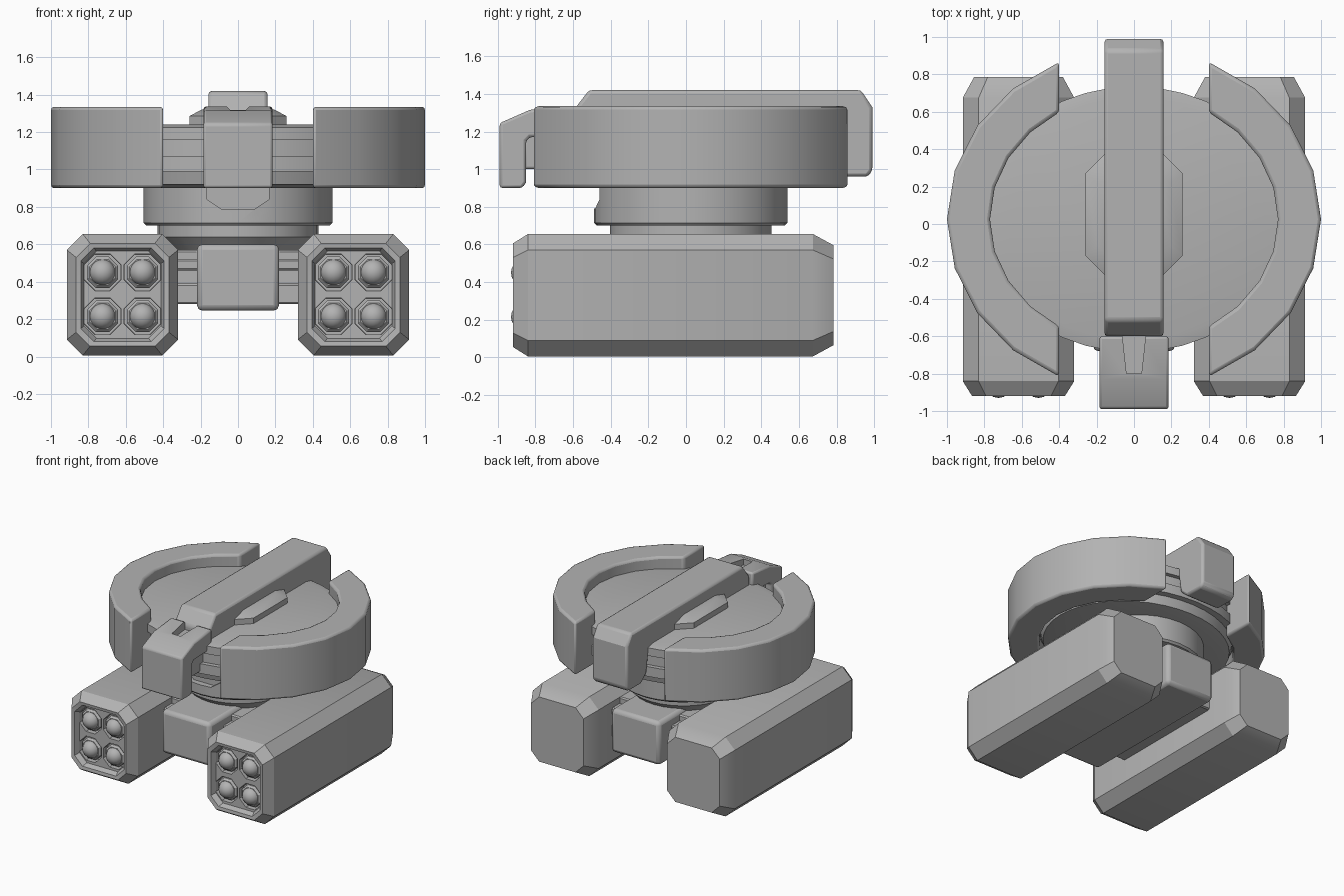
import bpy, bmesh, math

if "Cube" in bpy.data.objects:
    bpy.data.objects.remove(bpy.data.objects["Cube"])

grey = bpy.data.materials.new("plain_grey")
grey.diffuse_color = (0.45, 0.45, 0.45, 1)
grey.use_nodes = True
grey.node_tree.nodes["Principled BSDF"].inputs["Base Color"].default_value = grey.diffuse_color


def finish(bm, name, bevel=0, seg=2, hidden=False):
    bmesh.ops.recalc_face_normals(bm, faces=bm.faces)
    me = bpy.data.meshes.new(name)
    bm.to_mesh(me)
    bm.free()
    ob = bpy.data.objects.new(name, me)
    bpy.context.collection.objects.link(ob)
    me.materials.append(grey)
    if bevel:
        m = ob.modifiers.new("bevel", 'BEVEL')
        m.width, m.segments, m.limit_method = bevel, seg, 'ANGLE'
        m.angle_limit = math.radians(35)
    if hidden:
        ob.hide_render = True
        ob.hide_set(True)
    else:
        bpy.ops.object.select_all(action='DESELECT')
        ob.select_set(True)
        bpy.context.view_layer.objects.active = ob
        bpy.ops.object.shade_smooth_by_angle(angle=math.radians(30))
    return ob


def loft(name, rings, closed=False, **kw):
    """Skin a list of equal-length rings; cap the ends unless closed."""
    bm = bmesh.new()
    vs = [[bm.verts.new(p) for p in r] for r in rings]
    n = len(vs[0])
    for a, b in zip(vs, vs[1:] + vs[:1] if closed else vs[1:]):
        for i in range(n):
            j = (i + 1) % n
            bm.faces.new((a[i], a[j], b[j], b[i]))
    if not closed:
        bm.faces.new(vs[0])
        bm.faces.new(vs[-1])
    return finish(bm, name, **kw)


def box(name, x0, x1, y0, y1, z0, z1, **kw):
    return loft(name, [[(x0, y0, z), (x1, y0, z), (x1, y1, z), (x0, y1, z)]
                       for z in (z0, z1)], **kw)


def side_profile(name, pts, w, **kw):
    return loft(name, [[(x, y, z) for y, z in pts] for x in (-w, w)], **kw)


def turned(name, prof, n=32, cy=0.025, **kw):
    """Stack of ellipses: (x radius, y radius, z)."""
    return loft(name, [[(rx * math.cos(t), cy + ry * math.sin(t), z)
                        for t in (2 * math.pi * i / n for i in range(n))]
                       for rx, ry, z in prof], **kw)


def octagon(cx, cz, hw, hh, c, y):
    return [(cx + x, y, cz + z) for x, z in (
        (-hw + c, -hh), (hw - c, -hh), (hw, -hh + c), (hw, hh - c),
        (hw - c, hh), (-hw + c, hh), (-hw, hh - c), (-hw, -hh + c))]


def cut(ob, cutter):
    m = ob.modifiers.new("cut", 'BOOLEAN')
    m.object, m.operation, m.solver = cutter, 'DIFFERENCE', 'EXACT'


# Launcher pods with recessed front, sockets and rounded warheads
for side, s in (("left", -1), ("right", 1)):
    cx = s * 0.6175
    pod = loft(side + "_pod", [
        octagon(cx, 0.33, 0.298 - d, 0.325 - d, 0.085 - 0.2 * d, y)
        for y, d in ((-0.875, 0.092), (-0.915, 0.075), (-0.92, 0.05),
                     (-0.84, 0.0), (0.675, 0.0), (0.785, 0.06))])
    for dx in (-0.107, 0.107):
        for z in (0.215, 0.45):
            x = cx + dx
            cutter = loft("socket_cutter", [octagon(x, z, r, r, r * 0.586, y)
                          for r, y in ((0.102, -0.95), (0.096, -0.82))], hidden=True)
            cut(pod, cutter)
            loft(side + "_warhead_collar", [octagon(x, z, r, r, r * 0.586, y)
                 for r, y in ((0.07, -0.875), (0.084, -0.86), (0.084, -0.81))])
            bm = bmesh.new()
            bmesh.ops.create_uvsphere(bm, u_segments=16, v_segments=10, radius=0.07)
            bmesh.ops.translate(bm, verts=bm.verts, vec=(x, -0.86, z))
            finish(bm, side + "_warhead")

# Central body and the cross bars carrying the pods
box("central_body", -0.22, 0.22, -0.68, 0.66, 0.245, 0.6, bevel=0.03)
for z0, z1, y in ((0.28, 0.39, 0.5), (0.38, 0.47, 0.44), (0.46, 0.52, 0.5), (0.5, 0.57, 0.4)):
    box("cross_bar", -0.42, 0.42, -y, y, z0, z1, bevel=0.01, seg=1)

# Turntable neck and ring with a front notch
turned("neck", [(0.3, 0.3, 0.5), (0.36, 0.36, 0.57), (0.43, 0.43, 0.64), (0.43, 0.43, 0.72)])
ring = turned("turntable_ring", [(0.49, 0.5, 0.7), (0.505, 0.515, 0.715),
                                 (0.505, 0.515, 0.905)])
notch = loft("notch_cutter", [[(x, y, z) for x, z in (
    (-0.165, 0.95), (-0.165, 0.84), (-0.09, 0.79), (0.09, 0.79), (0.165, 0.84),
    (0.165, 0.95))] for y in (-0.6, -0.44)], hidden=True)
cut(ring, notch)

# Stepped main disc
turned("main_disc", [(0.6, 0.54, 0.9), (0.74, 0.64, 0.92), (0.76, 0.66, 0.99),
                     (0.84, 0.71, 0.99), (0.84, 0.71, 1.07), (0.8, 0.675, 1.07),
                     (0.8, 0.675, 1.16), (0.84, 0.71, 1.16), (0.84, 0.71, 1.225),
                     (0.78, 0.645, 1.24)], n=40)
loft("raised_octagon_plate", [[(x * k, 0.05 + y * k, z) for x, y in (
    (-0.26, -0.22), (-0.155, -0.325), (0.155, -0.325), (0.26, -0.22),
    (0.26, 0.22), (0.155, 0.325), (-0.155, 0.325), (-0.26, 0.22))]
    for k, z in ((1, 1.2), (1, 1.285), (0.75, 1.32))])

# Curved side armour
for side, s in (("left", -1), ("right", 1)):
    rings = []
    for i in range(9):
        t = math.radians(-66.4 + 16.6 * i)
        c, d = math.cos(t), math.sin(t)
        # inner wall ends on the same straight cut as the outer wall
        u = math.radians((-58.7 + 14.675 * i))
        ci, di = math.cos(u), math.sin(u)
        o = (s * c, 0.025 + 0.917 * d)
        n = (s * 0.77 * ci, 0.025 + 0.67 * di)
        rings.append([(*o, 0.9), (*o, 1.335), (*n, 1.335), (*n, 0.9)])
    loft(side + "_side_armour", rings, bevel=0.018)

# Spine beam with a drop at the back
side_profile("spine_beam", [(-0.6, 1.2), (-0.6, 1.31), (-0.515, 1.42), (0.93, 1.42),
                            (0.99, 1.33), (0.99, 0.99), (0.965, 0.96), (0.8, 0.96),
                            (0.73, 1.02), (0.7, 1.2)], 0.158, bevel=0.018)

# Front hook with a tapered slot on its top
hook = side_profile("front_hook", [(-0.99, 0.9), (-0.99, 1.245), (-0.83, 1.315),
                                   (-0.6, 1.338), (-0.6, 1.18), (-0.83, 1.17),
                                   (-0.85, 1.15), (-0.85, 0.93), (-0.87, 0.9)],
                    0.185, bevel=0.02)
slot = loft("slot_cutter", [[(-0.04, -0.8, z), (0.04, -0.8, z), (0.065, -0.57, z),
                             (-0.065, -0.57, z)] for z in (1.27, 1.45)], hidden=True)
cut(hook, slot)
box("hook_bracket", -0.13, 0.13, -0.86, -0.55, 1.0, 1.2, bevel=0.015)
